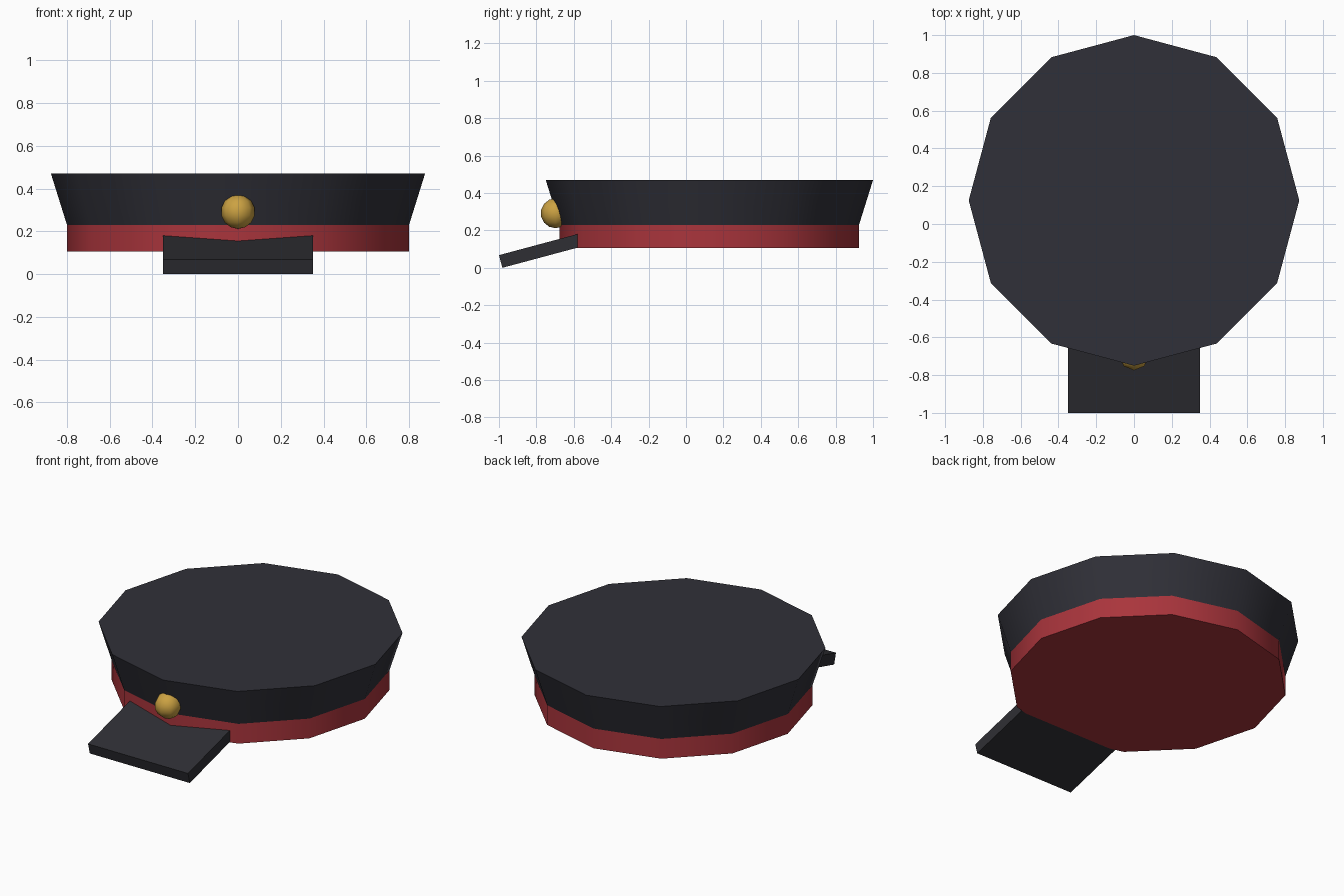
import bpy
import math

cube = bpy.data.objects.get("Cube")
if cube:
    bpy.data.objects.remove(cube, do_unlink=True)

CENTRE_Y = 0.125


def material(name, rgb):
    mat = bpy.data.materials.new(name)
    mat.use_nodes = True
    mat.diffuse_color = (*rgb, 1)
    mat.node_tree.nodes["Principled BSDF"].inputs["Base Color"].default_value = (*rgb, 1)
    return mat


def finish(name, mat, smooth_angle=None):
    obj = bpy.context.object
    obj.name = obj.data.name = name
    obj.data.materials.append(mat)
    bpy.ops.object.transform_apply(location=False, rotation=True, scale=True)
    if smooth_angle:
        bpy.ops.object.shade_smooth_by_angle(angle=math.radians(smooth_angle))
    return obj


def ring(name, mat, bottom_radius, top_radius, bottom, top):
    """Twelve-sided capped section with smooth walls and crisp rims."""
    bpy.ops.mesh.primitive_cone_add(
        vertices=12, radius1=bottom_radius, radius2=top_radius,
        depth=top - bottom, location=(0, CENTRE_Y, (top + bottom) / 2))
    return finish(name, mat, 40)


navy = material("dark navy cloth", (0.030, 0.030, 0.040))
red = material("red band", (0.40, 0.035, 0.045))
black = material("black visor", (0.028, 0.028, 0.034))
gold = material("gold badge", (0.60, 0.36, 0.055))

# Hat body
ring("band", red, 0.80, 0.80, 0.105, 0.23)
ring("crown", navy, 0.80, 0.875, 0.23, 0.47)

# Visor: slab sloping down to the front, its rear end tucked into the band
tilt = math.radians(15)
length, thick = 0.50, 0.07
front_y, front_z = -1.0, 0.068
along = (math.cos(tilt), math.sin(tilt))
bpy.ops.mesh.primitive_cube_add(
    size=1, rotation=(tilt, 0, 0),
    location=(0,
              front_y + along[0] * length / 2 + along[1] * thick / 2,
              front_z + along[1] * length / 2 - along[0] * thick / 2))
bpy.context.object.scale = (0.70, length, thick)
finish("visor", black)

# Round badge half sunk into the front of the crown
bpy.ops.mesh.primitive_uv_sphere_add(
    segments=8, ring_count=7, radius=0.08, location=(0, -0.697, 0.292))
finish("badge", gold, 60)
